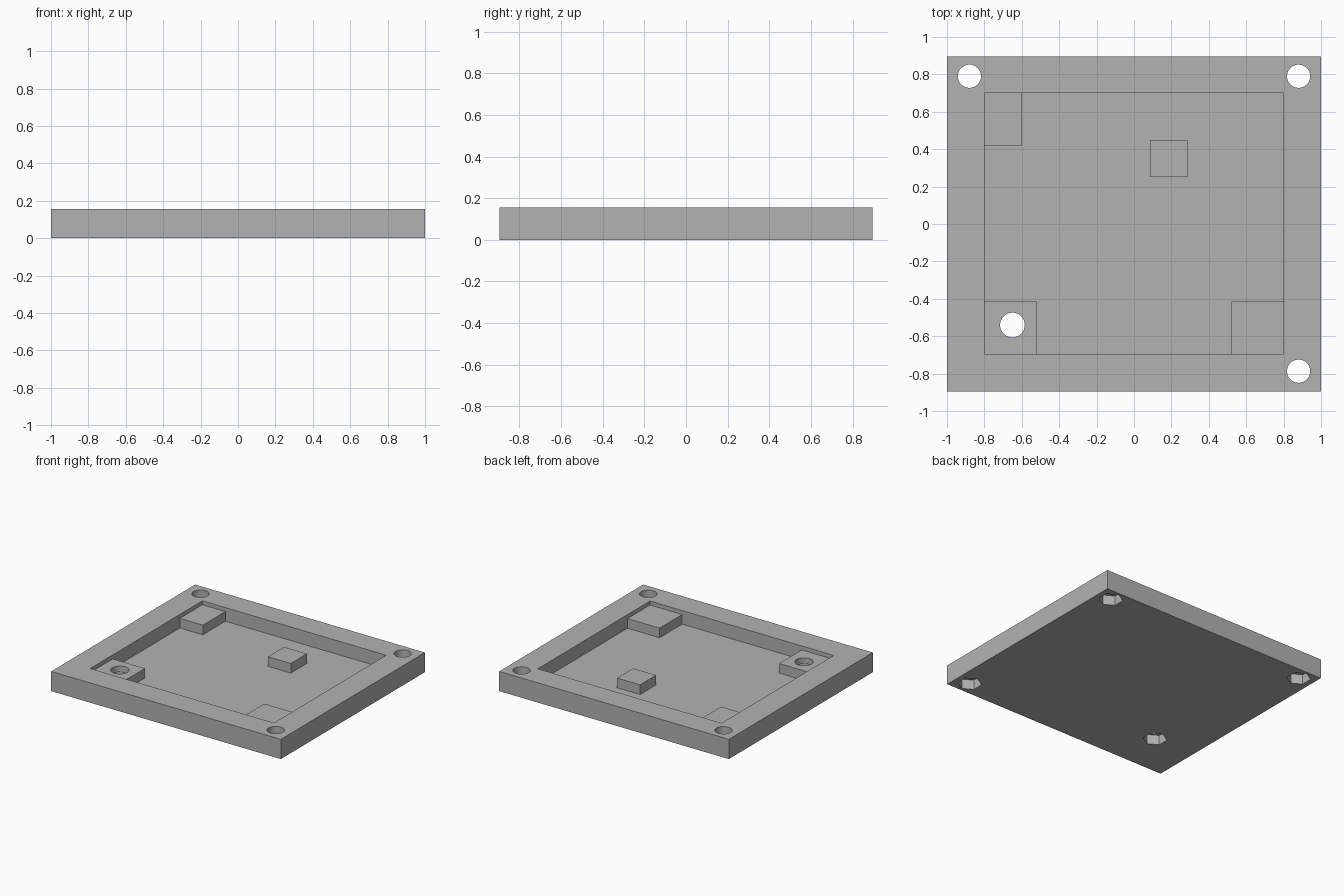
import bpy
import math

cube = bpy.data.objects.get("Cube")
if cube:
    bpy.data.objects.remove(cube, do_unlink=True)

HEIGHT, FLOOR, PAD_TOP, NUT_DEPTH = 0.155, 0.048, 0.124, 0.077
SINK = 0.02  # overlap that keeps the joins clean

grey = bpy.data.materials.new("plain grey")
grey.use_nodes = True
colour = (0.45, 0.45, 0.45, 1)
grey.diffuse_color = colour
grey.node_tree.nodes["Principled BSDF"].inputs["Base Color"].default_value = colour


def box(name, x0, x1, y0, y1, z0, z1):
    bpy.ops.mesh.primitive_cube_add(
        size=1, location=((x0 + x1) / 2, (y0 + y1) / 2, (z0 + z1) / 2))
    obj = bpy.context.object
    obj.name = name
    obj.scale = (x1 - x0, y1 - y0, z1 - z0)
    bpy.ops.object.transform_apply(location=True, rotation=True, scale=True)
    obj.data.materials.append(grey)
    return obj


def prism(name, sides, radius, x, y, z0, z1, turn=0):
    bpy.ops.mesh.primitive_cylinder_add(
        vertices=sides, radius=radius, depth=z1 - z0,
        location=(x, y, (z0 + z1) / 2), rotation=(0, 0, turn))
    obj = bpy.context.object
    obj.name = name
    obj.data.materials.append(grey)
    return obj


def combine(body, tool, operation):
    """Apply a boolean to the body and discard the tool."""
    mod = body.modifiers.new(operation.lower(), "BOOLEAN")
    mod.operation, mod.solver, mod.object = operation, "EXACT", tool
    bpy.context.view_layer.objects.active = body
    bpy.ops.object.modifier_apply(modifier=mod.name)
    bpy.data.objects.remove(tool, do_unlink=True)


# Tray with its recessed pocket
tray = box("tray", -1, 1, -0.895, 0.895, 0, HEIGHT)
combine(tray, box("pocket", -0.8, 0.8, -0.695, 0.7, FLOOR, HEIGHT + SINK), "DIFFERENCE")

# Raised pads on the pocket floor, three against the walls and one free
pads = [
    ("back_pad", -0.8 - SINK, -0.6, 0.42, 0.7 + SINK),
    ("middle_pad", 0.085, 0.285, 0.25, 0.45),
    ("front_right_pad", -0.8 - SINK, -0.52, -0.695 - SINK, -0.415),
    ("front_left_pad", 0.52, 0.8 + SINK, -0.695 - SINK, -0.415),
]
for name, x0, x1, y0, y1 in pads:
    combine(tray, box(name, x0, x1, y0, y1, FLOOR - SINK, PAD_TOP), "UNION")

# Screw holes, each with a hexagonal nut recess underneath
holes = [(-0.88, 0.79, 0.062), (0.88, 0.79, 0.062),
         (0.88, -0.787, 0.062), (-0.65, -0.54, 0.066)]
for x, y, radius in holes:
    combine(tray, prism("screw_hole", 48, radius, x, y, -SINK, HEIGHT + SINK), "DIFFERENCE")
    combine(tray, prism("nut_recess", 6, 0.087, x, y, -SINK, NUT_DEPTH), "DIFFERENCE")

# Smooth hole walls, crisp edges elsewhere
bpy.ops.object.select_all(action="DESELECT")
tray.select_set(True)
bpy.context.view_layer.objects.active = tray
bpy.ops.object.shade_smooth_by_angle(angle=math.radians(30))
